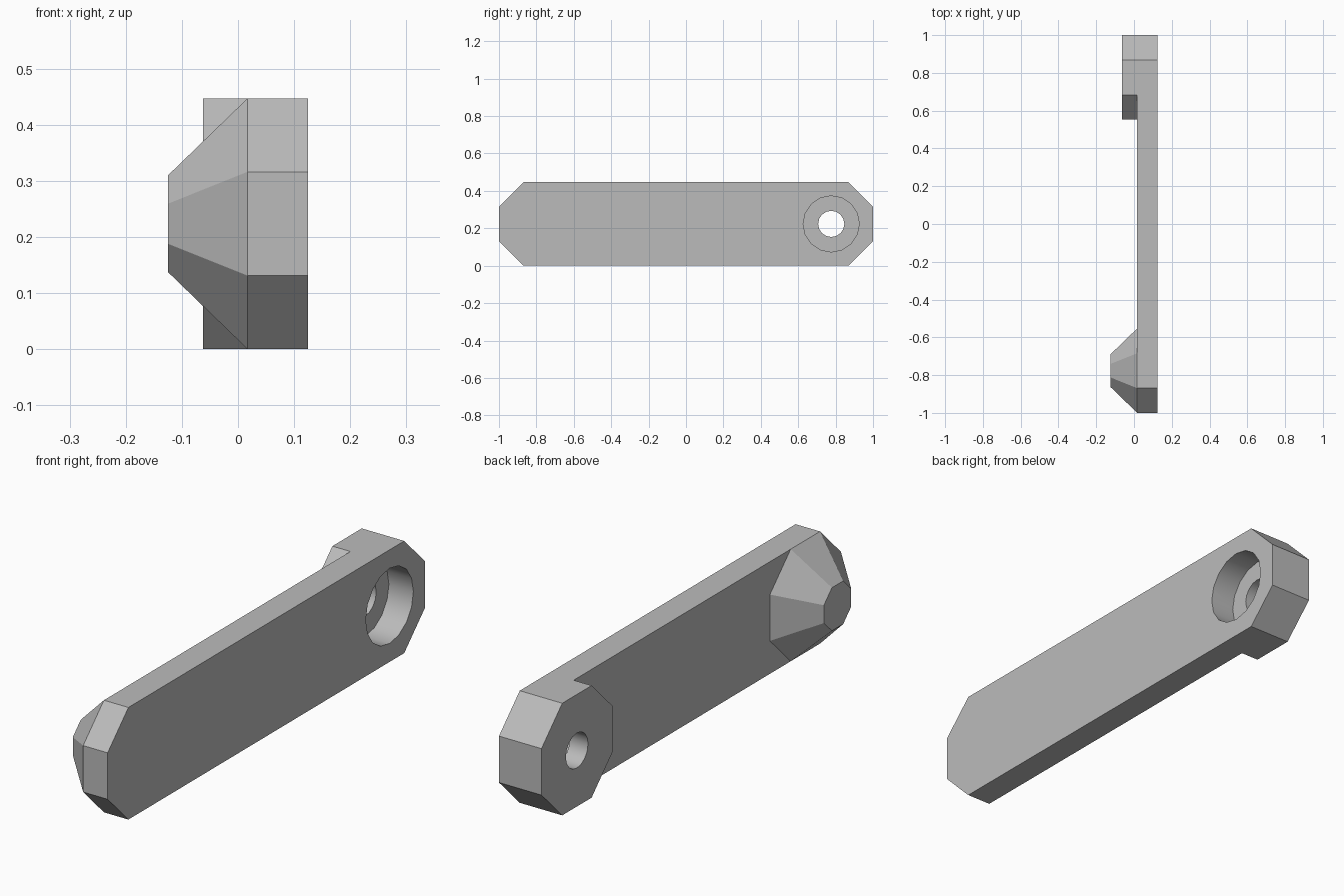
import bpy, bmesh, math
from mathutils import Vector

cube = bpy.data.objects.get("Cube")
if cube:
    bpy.data.objects.remove(cube, do_unlink=True)

HEIGHT = 0.447
MID = HEIGHT / 2
END = 1 - MID                 # y of the end centres
CUT = HEIGHT * (1 - math.sqrt(0.5)) / 1 # chamfer of a regular octagon
INNER, OUTER, BOSS, TIP = 0.017, 0.125, -0.0625, -0.125

grey = bpy.data.materials.new("plain grey")
grey.use_nodes = True
colour = (0.5, 0.5, 0.5, 1)
grey.diffuse_color = colour
grey.node_tree.nodes["Principled BSDF"].inputs["Base Color"].default_value = colour


def chamfered(y0, y1, z0, z1):
    """Rectangle in the YZ plane with regular-octagon corners."""
    c = (z1 - z0) * (1 - 1 / (1 + math.sqrt(2))) / 2
    return [(y0 + c, z0), (y1 - c, z0), (y1, z0 + c), (y1, z1 - c),
            (y1 - c, z1), (y0 + c, z1), (y0, z1 - c), (y0, z0 + c)]


def circle(y, radius, sides=16):
    return [(y + radius * math.cos(math.tau * i / sides),
             MID + radius * math.sin(math.tau * i / sides)) for i in range(sides)]


def loft(name, x0, ring0, x1, ring1):
    """Solid between two matching YZ outlines."""
    bm = bmesh.new()
    a = [bm.verts.new((x0, *p)) for p in ring0]
    b = [bm.verts.new((x1, *p)) for p in ring1]
    bm.faces.new(a)
    bm.faces.new(b)
    for i in range(len(a)):
        j = (i + 1) % len(a)
        bm.faces.new((a[i], a[j], b[j], b[i]))
    bmesh.ops.recalc_face_normals(bm, faces=bm.faces)
    mesh = bpy.data.meshes.new(name)
    bm.to_mesh(mesh)
    bm.free()
    mesh.materials.append(grey)
    obj = bpy.data.objects.new(name, mesh)
    bpy.context.collection.objects.link(obj)
    return obj


def combine(target, tool, operation):
    mod = target.modifiers.new(tool.name, 'BOOLEAN')
    mod.operation, mod.object, mod.solver = operation, tool, 'EXACT'
    bpy.context.view_layer.objects.active = target
    bpy.ops.object.modifier_apply(modifier=mod.name)
    bpy.data.objects.remove(tool, do_unlink=True)


# Long flat bar with chamfered ends
bar = chamfered(-1, 1, 0, HEIGHT)
arm = loft("link_arm", INNER, bar, OUTER, bar)

# Octagonal boss at the back end
octagon = chamfered(END - MID, END + MID, 0, HEIGHT)
combine(arm, loft("boss", BOSS, octagon, OUTER, octagon), 'UNION')

# Tapered octagonal peg at the front end
base = chamfered(-END - MID, -END + MID, 0, HEIGHT)
r = 0.086
tip = chamfered(-END - r, -END + r, MID - r, MID + r)
combine(arm, loft("peg", INNER, base, TIP, tip), 'UNION')

# Counterbore and through hole
for name, radius, x0, x1 in (("counterbore", 0.15, INNER, 0.2),
                             ("bolt_hole", 0.07, -0.2, 0.1)):
    ring = circle(END, radius)
    combine(arm, loft(name, x0, ring, x1, ring), 'DIFFERENCE')

# Merge coplanar faces, then smooth only the round walls
bm = bmesh.new()
bm.from_mesh(arm.data)
bmesh.ops.remove_doubles(bm, verts=bm.verts, dist=0.0005)
bmesh.ops.dissolve_limit(bm, angle_limit=math.radians(1), verts=bm.verts, edges=bm.edges)
bm.to_mesh(arm.data)
bm.free()
bpy.ops.object.select_all(action='DESELECT')
arm.select_set(True)
bpy.context.view_layer.objects.active = arm
bpy.ops.object.shade_smooth_by_angle(angle=math.radians(25))
